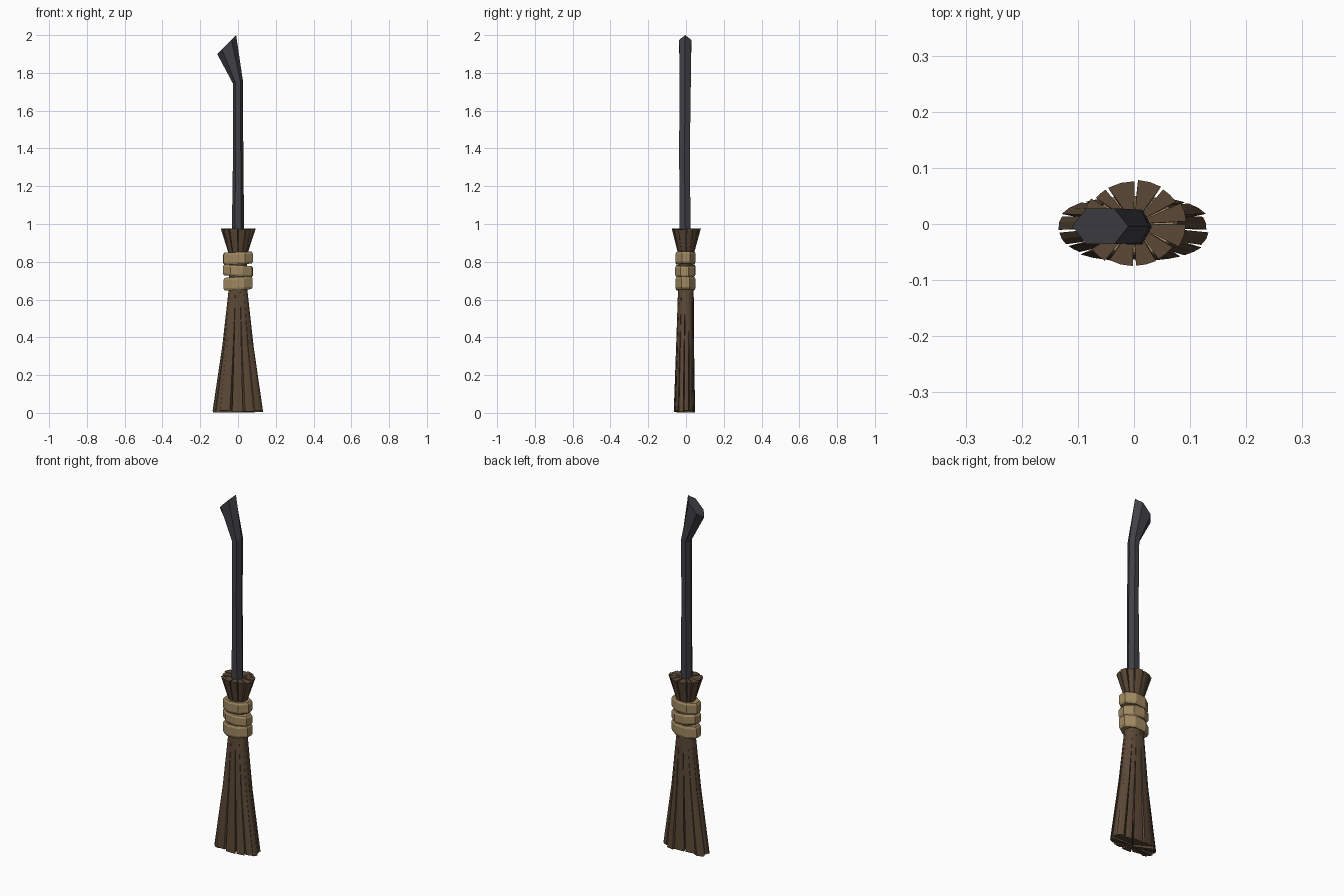
import bpy, bmesh, math, random
from mathutils import Vector

if "Cube" in bpy.data.objects:
    bpy.data.objects.remove(bpy.data.objects["Cube"])

random.seed(4)


def material(name, rgb):
    m = bpy.data.materials.new(name)
    m.diffuse_color = (*rgb, 1)
    m.use_nodes = True
    m.node_tree.nodes["Principled BSDF"].inputs["Base Color"].default_value = m.diffuse_color
    return m


CHARCOAL = material("charcoal wood", (0.052, 0.052, 0.062))
BROWN = material("brown bristle", (0.105, 0.066, 0.038))
STRAW = material("straw rope", (0.35, 0.25, 0.12))


def loft(bm, rings):
    """Skin a list of equal-length point rings and cap both ends."""
    rows = [[bm.verts.new(p) for p in r] for r in rings]
    n = len(rows[0])
    for a, b in zip(rows, rows[1:]):
        for i in range(n):
            j = (i + 1) % n
            bm.faces.new((a[i], a[j], b[j], b[i]))
    bm.faces.new(rows[0][::-1])
    bm.faces.new(rows[-1])


def finish(bm, name, mat):
    bmesh.ops.recalc_face_normals(bm, faces=bm.faces)
    me = bpy.data.meshes.new(name)
    bm.to_mesh(me)
    bm.free()
    me.materials.append(mat)
    bpy.context.collection.objects.link(bpy.data.objects.new(name, me))


def ring(centre, u, v, n, start=0.0):
    """Polygon ring spanned by the half axes u and v."""
    c, u, v = Vector(centre), Vector(u), Vector(v)
    angles = [start + 2 * math.pi * i / n for i in range(n)]
    return [c + u * math.cos(a) + v * math.sin(a) for a in angles]


# Handle: bent stick with a flared, obliquely cut tip
bm = bmesh.new()
sections = [
    ((0, -0.005, 0.70), (0.032, 0, 0), 0.034),
    ((0, -0.005, 1.00), (0.032, 0, 0), 0.033),
    ((0.001, -0.008, 1.40), (0.027, 0, 0), 0.033),
    ((0.0, -0.004, 1.75), (0.026, 0, 0.008), 0.034),
    ((-0.06, -0.004, 1.95), (0.050, 0, 0.05), 0.037),
]
loft(bm, [ring(c, u, (0, ry, 0), 6) for c, u, ry in sections])
finish(bm, "handle", CHARCOAL)


def bristles(name, levels, count, jitter, z_jitter, power, cy=0.0):
    """Ring of wedge strands; levels are (z, rx, ry, gap, freedom)."""
    bm = bmesh.new()
    cuts = [2 * math.pi * (i + random.uniform(-0.22, 0.22)) / count
            for i in range(count)]
    cuts.append(cuts[0] + 2 * math.pi)

    def edge(a, rx, ry, s):
        c, d = math.cos(a), math.sin(a)
        return (rx * s * math.copysign(abs(c) ** power, c),
                ry * s * math.copysign(abs(d) ** power, d))

    for a0, a1 in zip(cuts, cuts[1:]):
        scale = random.uniform(-jitter, jitter * 0.3)
        dz = random.uniform(0, z_jitter)
        rings = []
        for z, rx, ry, gap, free in levels:
            s = 1 + scale * free
            pts = [(0, 0)] + [edge(a, rx, ry, s) for a in
                              (a0 + gap, (a0 + a1) / 2, a1 - gap)]
            rings.append([(x, y + cy * free, z + dz * free) for x, y in pts])
        loft(bm, rings)
    finish(bm, name, BROWN)


# Long sweeping bristles and the short flared collar above the binding
bristles("sweeping_bristles", [
    (0.0, 0.137, 0.057, 0.035, 1),
    (0.35, 0.084, 0.048, 0.022, 0.6),
    (0.64, 0.051, 0.042, 0.0, 0.1),
    (0.76, 0.046, 0.040, 0.0, 0)], 14, 0.08, 0.014, 0.85, -0.008)
bristles("bristle_collar", [
    (0.76, 0.046, 0.040, 0.0, 0),
    (0.85, 0.052, 0.044, 0.02, 0.2),
    (0.977, 0.091, 0.080, 0.035, 1)], 12, 0.09, -0.006, 1.0)

# Three slightly tilted rope bands
for i, (z, h, tilt, turn) in enumerate([(0.685, 0.034, 0.05, 0.39),
                                        (0.752, 0.029, -0.06, 0.30),
                                        (0.819, 0.032, 0.04, 0.45)]):
    bm = bmesh.new()
    rings = []
    for t, s in ((-1, 0.91), (-0.65, 1), (0.65, 1), (1, 0.91)):
        rings.append(ring((0, -0.003, z + t * h), (0.084 * s, 0, tilt * 0.084),
                          (0, 0.057 * s, 0), 8, turn))
    loft(bm, rings)
    finish(bm, "rope_band_%d" % (i + 1), STRAW)
